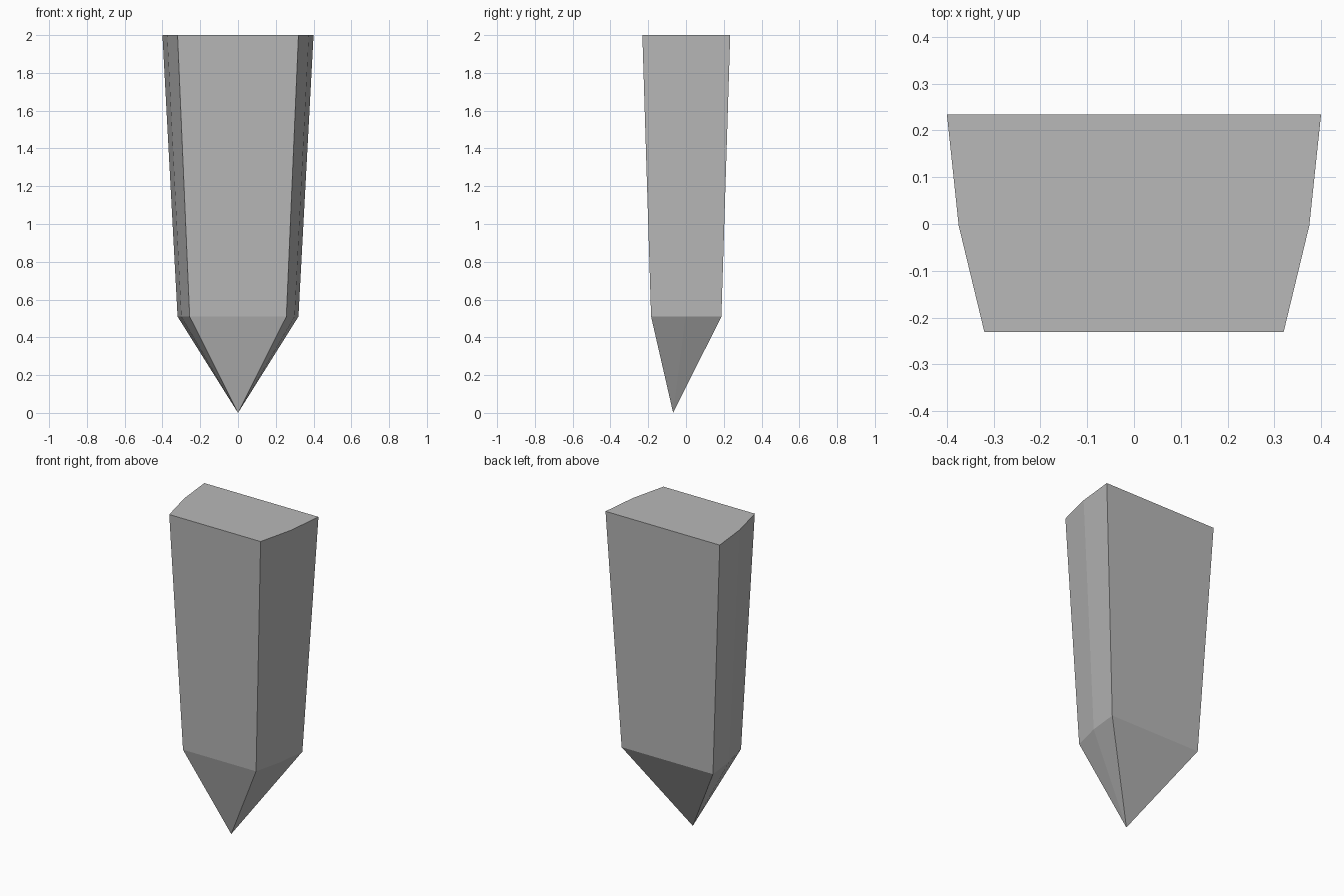
import bpy
import bmesh

cube = bpy.data.objects.get("Cube")
if cube:
    bpy.data.objects.remove(cube, do_unlink=True)

# Plain grey material
grey = bpy.data.materials.new("stone_grey")
grey.use_nodes = True
colour = (0.48, 0.48, 0.48, 1)
grey.diffuse_color = colour
grey.node_tree.nodes["Principled BSDF"].inputs["Base Color"].default_value = colour

# Half cross-section at the top, from back to front, mirrored to a closed ring
half = [(0.4, 0.234), (0.375, -0.003), (0.32, -0.231)]
section = half + [(-x, y) for x, y in reversed(half)]

bm = bmesh.new()


def ring(scale, z):
    return [bm.verts.new((x * scale, y * scale, z)) for x, y in section]


# Tapered shaft with a flat cap, closing to an off-centre point
top = ring(1.0, 2.0)
shoulder = ring(0.8, 0.51)
tip = bm.verts.new((0, -0.068, 0))
bm.faces.new(top)
for i in range(len(section)):
    j = (i + 1) % len(section)
    bm.faces.new((top[i], top[j], shoulder[j], shoulder[i]))
    bm.faces.new((shoulder[i], shoulder[j], tip))
bmesh.ops.recalc_face_normals(bm, faces=bm.faces[:])

mesh = bpy.data.meshes.new("pointed_stake")
bm.to_mesh(mesh)
bm.free()
mesh.materials.append(grey)
stake = bpy.data.objects.new("pointed_stake", mesh)
bpy.context.collection.objects.link(stake)
